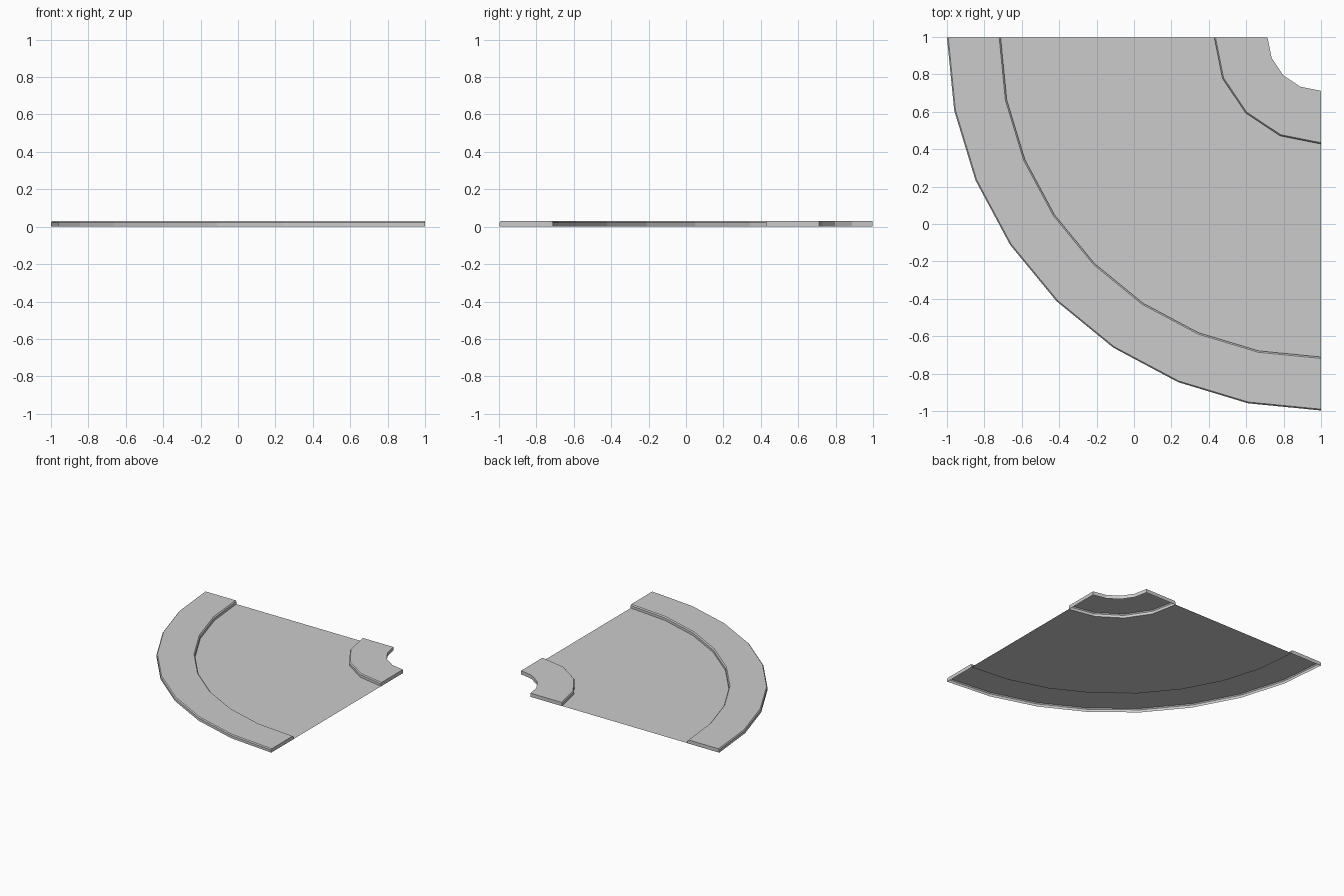
import bpy
import math

if "Cube" in bpy.data.objects:
    bpy.data.objects.remove(bpy.data.objects["Cube"])

CX, CY = 1.0, 0.997      # centre of the bend
SY = 0.997               # slight flattening along y


def arc(radius, z, segments):
    """Quarter arc of points around the bend centre."""
    pts = []
    for i in range(segments + 1):
        a = math.pi + math.pi / 2 * i / segments
        pts.append((CX + radius * math.cos(a), CY + radius * SY * math.sin(a), z))
    return pts


def make(name, verts, faces):
    mesh = bpy.data.meshes.new(name)
    mesh.from_pydata(verts, [], faces)
    mesh.update()
    obj = bpy.data.objects.new(name, mesh)
    bpy.context.collection.objects.link(obj)
    return obj


def sidewalk(name, profile, segments):
    """Sweep an open-bottomed (radius, z) profile round the bend and cap the ends."""
    verts = [p for r, z in profile for p in arc(r, z, segments)]
    n, m = segments + 1, len(profile)
    faces = [(k * n + i, k * n + i + 1, (k + 1) * n + i + 1, (k + 1) * n + i)
             for k in range(m - 1) for i in range(segments)]
    faces.append([k * n for k in range(m)])
    faces.append([k * n + segments for k in reversed(range(m))])
    return make(name, verts, faces)


# Raised sidewalks with chamfered kerb edges
sidewalk("outer_sidewalk",
         [(1.713, 0), (1.713, 0.022), (1.721, 0.03),
          (1.993, 0.03), (2.0, 0.022), (2.0, 0)], 8)
sidewalk("inner_sidewalk",
         [(0.286, 0), (0.286, 0.03), (0.564, 0.03),
          (0.571, 0.022), (0.571, 0)], 4)

# Flat road surface: each inner segment fans to two outer segments
inner, outer = arc(0.571, 0.001, 4), arc(1.713, 0.001, 8)
faces = [(i, 5 + 2 * i, 6 + 2 * i, 7 + 2 * i, i + 1) for i in range(4)]
make("road_surface", inner + outer, faces)
